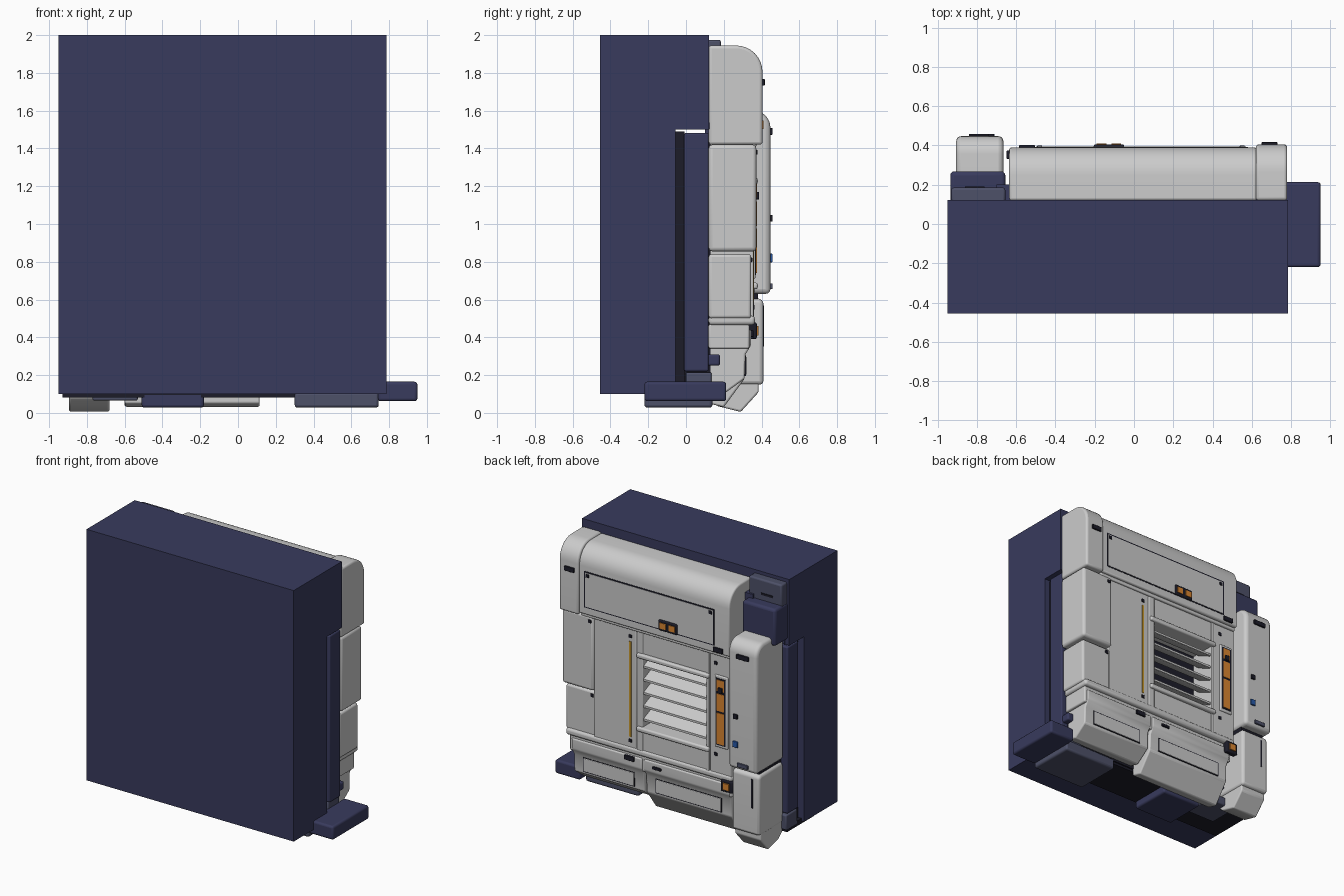
import bpy, bmesh, math
from mathutils import Vector


def material(name, rgb):
    m = bpy.data.materials.new(name)
    m.diffuse_color = (*rgb, 1)
    return m


NAVY = material("navy", (0.04, 0.043, 0.11))
SLATE = material("slate", (0.075, 0.082, 0.14))
DARK = material("dark", (0.012, 0.012, 0.022))
ORANGE = material("orange", (0.7, 0.24, 0.03))
YELLOW = material("yellow", (0.6, 0.33, 0.03))
BLUE = material("blue", (0.02, 0.1, 0.4))


def prism(name, profile, x0, x1, mat=None, bevel=0.0):
    """Extrude a (y, z) profile along x, with an optional rounded edge."""
    bm = bmesh.new()
    base = bm.faces.new([bm.verts.new((x0, y, z)) for y, z in profile])
    ext = bmesh.ops.extrude_face_region(bm, geom=[base])
    verts = [g for g in ext["geom"] if isinstance(g, bmesh.types.BMVert)]
    bmesh.ops.translate(bm, verts=verts, vec=Vector((x1 - x0, 0, 0)))
    bmesh.ops.recalc_face_normals(bm, faces=bm.faces)
    me = bpy.data.meshes.new(name)
    bm.to_mesh(me)
    bm.free()
    ob = bpy.data.objects.new(name, me)
    bpy.context.collection.objects.link(ob)
    if mat:
        me.materials.append(mat)
    if bevel:
        mod = ob.modifiers.new("edge", "BEVEL")
        mod.width, mod.segments = bevel, 3
        mod.limit_method, mod.angle_limit = "ANGLE", math.radians(30)
    bpy.context.view_layer.objects.active = ob
    ob.select_set(True)
    bpy.ops.object.shade_smooth_by_angle(angle=math.radians(31))
    ob.select_set(False)
    return ob


def box(name, x0, x1, y0, y1, z0, z1, mat=None, bevel=0.0):
    return prism(name, [(y0, z0), (y1, z0), (y1, z1), (y0, z1)], x0, x1, mat, bevel)


def rounded(y0, y1, z0, z1, r, n=8):
    """Side profile with one rounded upper outer corner."""
    arc = [(y1 - r + r * math.cos(a), z1 - r + r * math.sin(a))
           for a in (math.pi / 2 * i / n for i in range(n + 1))]
    return [(y0, z0), (y1, z0)] + arc + [(y0, z1)]


def badge(name, x, y, z, w=0.08, h=0.035, mat=DARK, d=0.012):
    return box(name, x - w / 2, x + w / 2, y - 0.01, y + d, z - h / 2, z + h / 2, mat, 0.004)


# Wall block, upper rear block and recessed core
box("wall_block", -0.95, 0.785, -0.455, -0.055, 0.1, 2.0, NAVY)
box("upper_rear_block", -0.95, 0.785, -0.055, 0.122, 1.5, 2.0, NAVY)
box("recess_core", -0.9, 0.74, -0.055, -0.008, 0.1, 1.49, DARK)
box("rear_core", -0.88, 0.72, -0.01, 0.13, 0.1, 1.48, DARK)
for n, x0, x1 in (("right", 0.6, 0.775), ("left", -0.935, -0.7)):
    box(n + "_side_panel", x0, x1, -0.01, 0.12, 0.22, 1.482, NAVY, 0.01)
    box(n + "_lower_bracket", x0, x1 - 0.02, 0.0, 0.135, 0.1, 0.215, SLATE, 0.01)
    box(n + "_corner_tab", x0 + 0.02, x1, 0.1, 0.128, 1.5, 1.54, NAVY, 0.005)
box("right_lower_tab", 0.68, 0.765, 0.1, 0.18, 0.25, 0.31, NAVY, 0.012)

# Foot and underside pads
box("side_foot", 0.74, 0.95, -0.22, 0.213, 0.062, 0.165, NAVY, 0.015)
box("right_pad", 0.3, 0.745, -0.22, 0.14, 0.028, 0.11, SLATE, 0.015)
box("middle_pad", -0.51, -0.18, -0.2, 0.12, 0.028, 0.11, NAVY, 0.015)
box("left_pad", -0.77, -0.53, -0.04, 0.2, 0.065, 0.13, SLATE, 0.01)
box("base_rail", -0.93, 0.77, -0.2, 0.12, 0.082, 0.12, DARK)

# Upper hood with end cap and inset panel
prism("upper_hood", rounded(0.12, 0.39, 1.43, 1.935, 0.14), -0.635, 0.625, None, 0.012)
prism("hood_end_cap", rounded(0.12, 0.405, 1.42, 1.945, 0.14), 0.62, 0.78, None, 0.015)
box("hood_panel_seam", -0.51, 0.58, 0.38, 0.392, 1.485, 1.76, DARK)
box("hood_panel", -0.50, 0.57, 0.38, 0.394, 1.493, 1.75)
box("hood_lamp_bezel", -0.205, -0.05, 0.38, 0.405, 1.485, 1.565, DARK, 0.008)
for x in (-0.165, -0.09):
    box("hood_lamp", x - 0.025, x + 0.025, 0.395, 0.409, 1.503, 1.547, ORANGE)

# Main body panels around the vent opening
OX0, OX1, OZ0, OZ1 = -0.42, 0.11, 0.69, 1.21
box("body_right_panel", 0.165, 0.52, 0.12, 0.357, 0.5, 1.435, None, 0.006)
box("body_vent_jamb", OX1, 0.162, 0.12, 0.36, 0.5, 1.435, None, 0.006)
box("body_left_panel", -0.63, OX0 - 0.03, 0.12, 0.357, 0.5, 1.435, None, 0.006)
box("body_left_jamb", OX0 - 0.028, OX0, 0.12, 0.36, 0.5, 1.435, None, 0.005)
box("body_top_panel", OX0, OX1, 0.12, 0.355, OZ1, 1.435)
box("body_bottom_panel", OX0, OX1, 0.12, 0.355, 0.5, OZ0)
box("hood_lip", -0.63, 0.62, 0.3, 0.372, 1.405, 1.432, None, 0.008)

# Vent with slanted slats
box("vent_back", OX0, OX1, 0.12, 0.16, OZ0, OZ1, DARK)
for n, z in (("top", OZ1), ("bottom", OZ0 - 0.035)):
    box("vent_" + n + "_rail", OX0 - 0.03, OX1 + 0.045, 0.33, 0.38, z, z + 0.035, None, 0.012)
for i in range(5):
    z = 0.735 + i * 0.1
    prism("vent_slat", [(0.22, z + 0.055), (0.34, z), (0.35, z), (0.35, z + 0.016), (0.22, z + 0.073)],
          OX0, OX1)

# Stepped side blocks
box("side_block_upper", 0.515, 0.78, 0.12, 0.372, 0.855, 1.42, None, 0.02)
box("side_block_lower", 0.515, 0.765, 0.12, 0.345, 0.5, 0.84, None, 0.015)

# Waist rail and skirts
box("waist_rail", -0.635, 0.755, 0.12, 0.365, 0.465, 0.515, None, 0.018)
box("skirt_band", -0.62, 0.74, 0.12, 0.335, 0.34, 0.47, None, 0.01)
for n, x0, x1, zb in (("right", 0.13, 0.72, 0.1), ("left", -0.6, 0.115, 0.03)):
    prism(n + "_skirt", [(0.12, zb + 0.02), (0.2, zb), (0.31, 0.18), (0.315, 0.31), (0.345, 0.36),
                         (0.345, 0.44), (0.12, 0.44)], x0, x1, None, 0.01)
    box(n + "_skirt_seam", x0 + 0.08, x1 - 0.08, 0.3, 0.3165, 0.195, 0.305, DARK)
    box(n + "_skirt_plate", x0 + 0.085, x1 - 0.085, 0.3, 0.319, 0.2, 0.3, None, 0.003)

# Left pillar, its foot and the blocks above it
prism("pillar_upper", rounded(0.12, 0.447, 0.63, 1.6, 0.09), -0.905, -0.665, None, 0.025)
prism("pillar_lower", rounded(0.12, 0.41, 0.15, 0.605, 0.03), -0.9, -0.67, None, 0.02)
prism("pillar_foot", [(0.12, 0.22), (0.385, 0.22), (0.385, 0.11), (0.29, 0.005), (0.17, 0.035),
                      (0.12, 0.08)], -0.895, -0.68, None, 0.01)
box("pillar_spine", -0.70, -0.62, 0.1, 0.2, 0.2, 1.85, NAVY)
box("pillar_joint", -0.88, -0.68, 0.12, 0.38, 0.55, 0.7, DARK)
box("pillar_upper_mount", -0.93, -0.655, 0.1, 0.185, 1.8, 1.975, SLATE, 0.012)
box("pillar_lower_mount", -0.935, -0.655, 0.1, 0.268, 1.54, 1.82, NAVY, 0.02)
box("mount_strap", -0.86, -0.76, 0.18, 0.19, 1.86, 1.875, DARK)

# Light strips
box("yellow_strip", 0.208, 0.224, 0.35, 0.361, 0.59, 1.31, YELLOW)
box("indicator_frame", -0.605, -0.495, 0.35, 0.368, 0.71, 1.255, None, 0.008)
box("indicator_recess", -0.59, -0.51, 0.36, 0.371, 0.73, 1.235, DARK)
for z0, z1 in ((0.74, 0.975), (0.99, 1.12), (1.14, 1.225)):
    box("indicator_lamp", -0.58, -0.52, 0.36, 0.375, z0, z1, ORANGE)
badge("indicator_switch", -0.55, 0.375, 1.15, 0.035, 0.04)
box("skirt_lamp_bezel", -0.65, -0.55, 0.33, 0.375, 0.39, 0.48, DARK, 0.01)
box("skirt_lamp", -0.625, -0.575, 0.37, 0.385, 0.41, 0.46, ORANGE)

# Small badges, latches and bolts
badge("cap_latch", 0.69, 0.405, 1.75)
badge("hood_latch", -0.545, 0.39, 1.46)
badge("pillar_latch", -0.79, 0.447, 1.49, 0.1)
badge("pillar_tag", -0.79, 0.447, 0.67, 0.09, 0.03, SLATE)
badge("pillar_button", -0.73, 0.447, 1.03, 0.035, 0.035)
badge("pillar_blue_button", -0.73, 0.447, 0.82, 0.04, 0.045, BLUE)
badge("pillar_slot", -0.84, 0.41, 0.46, 0.016, 0.22, DARK, 0.003)
badge("right_skirt_latch", 0.23, 0.345, 0.42)
badge("left_skirt_latch", 0.0, 0.345, 0.4, 0.07, 0.02)
for x, z, y in ((0.216, 1.35, 0.357), (0.216, 0.56, 0.357), (-0.5, 1.34, 0.357), (-0.5, 0.65, 0.357),
                (0.545, 1.38, 0.372), (0.545, 0.81, 0.345), (0.55, 1.73, 0.394), (-0.48, 1.73, 0.394)):
    badge("bolt", x, y, z, 0.025, 0.025, DARK, 0.006)
